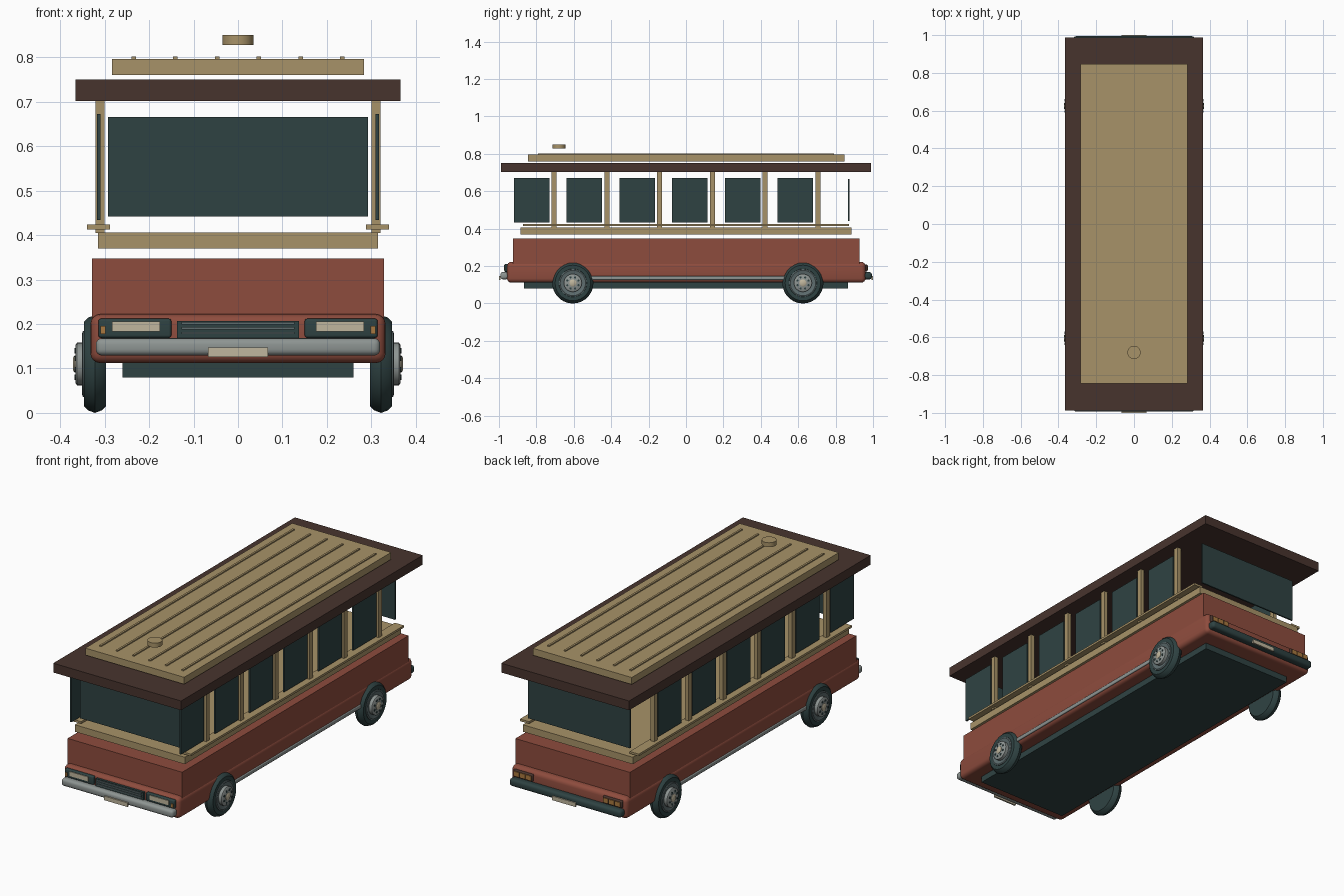
import bpy, bmesh
from math import pi, cos, sin, radians
from mathutils import Matrix

cube = bpy.data.objects.get("Cube")
if cube:
    bpy.data.objects.remove(cube, do_unlink=True)


def material(name, r, g, b):
    m = bpy.data.materials.new(name)
    m.use_nodes = True
    m.diffuse_color = (r, g, b, 1)
    m.node_tree.nodes["Principled BSDF"].inputs["Base Color"].default_value = (r, g, b, 1)
    return m


RED = material("brick_red", .27, .072, .047)
TAN = material("tan_wood", .39, .29, .138)
BROWN = material("dark_brown", .064, .034, .027)
DARK = material("dark_teal", .028, .055, .055)
CHROME = material("chrome_grey", .27, .30, .29)
STEEL = material("steel_grey", .11, .15, .155)
CREAM = material("cream", .53, .47, .34)
AMBER = material("amber", .40, .19, .05)


def add(name, bm, mat, smooth=False):
    bmesh.ops.recalc_face_normals(bm, faces=bm.faces)
    mesh = bpy.data.meshes.new(name)
    bm.to_mesh(mesh)
    bm.free()
    mesh.materials.append(mat)
    ob = bpy.data.objects.new(name, mesh)
    bpy.context.collection.objects.link(ob)
    if smooth:
        bpy.ops.object.select_all(action='DESELECT')
        ob.select_set(True)
        bpy.context.view_layer.objects.active = ob
        bpy.ops.object.shade_smooth_by_angle(angle=radians(35))
    return ob


def box(name, mat, x, y, z, bevel=0):
    """Box from (min, max) ranges, optionally with rounded edges."""
    bm = bmesh.new()
    bmesh.ops.create_cube(bm, size=1)
    for v in bm.verts:
        for i, (lo, hi) in enumerate((x, y, z)):
            v.co[i] = lo if v.co[i] < 0 else hi
    if bevel:
        bmesh.ops.bevel(bm, geom=bm.edges[:], offset=bevel, segments=4,
                        profile=.5, affect='EDGES')
    return add(name, bm, mat, bevel > 0)


def pair(name, mat, x, y, z, bevel=0):
    """The same box on the left (+x) and the right."""
    box("left_" + name, mat, x, y, z, bevel)
    box("right_" + name, mat, (-x[1], -x[0]), y, z, bevel)


def lathe(name, mat, profile, side, y, z, n=28):
    """Turn (radius, x) points about the x axis."""
    bm = bmesh.new()
    rings = [[bm.verts.new((side * x, y + r * cos(2 * pi * k / n), z + r * sin(2 * pi * k / n)))
              for k in range(n)] for r, x in profile]
    for a, b in zip(rings, rings[1:]):
        for k in range(n):
            j = (k + 1) % n
            bm.faces.new((a[k], a[j], b[j], b[k]))
    bm.faces.new(rings[0])
    bm.faces.new(rings[-1])
    return add(name, bm, mat, True)


# Body and chassis
box("chassis", DARK, (-.26, .26), (-.865, .865), (.08, .125))
box("lower_body", RED, (-.332, .332), (-.957, .96), (.112, .222), .022)
box("upper_body", RED, (-.328, .328), (-.925, .927), (.2, .347))
pair("rocker_trim", CHROME, (.325, .337), (-.51, .53), (.126, .146), .004)

# Belt and rails below the windows
box("belt", TAN, (-.315, .315), (-.885, .885), (.37, .406))
pair("window_rail", TAN, (.288, .34), (-.872, .872), (.413, .424))

# Posts and side windows
for i in range(6):
    y = -.705 + i * .282
    pair("post_%d" % (i + 1), TAN, (.3, .321), (y - .013, y + .013), (.405, .702))
    y = -.825 + i * .282
    pair("side_window_%d" % (i + 1), DARK, (.309, .317), (y - .095, y + .095), (.434, .672))
box("front_window", DARK, (-.292, .292), (-.875, -.867), (.442, .666))
box("rear_window", DARK, (-.292, .292), (.867, .875), (.442, .666))

# Roof, raised deck, ribs and vent
box("roof", BROWN, (-.366, .366), (-.988, .988), (.702, .75))
box("roof_deck", TAN, (-.283, .283), (-.845, .848), (.76, .796))
for i in range(6):
    x = -.235 + i * .094
    box("roof_rib_%d" % (i + 1), TAN, (x - .005, x + .005), (-.79, .79), (.795, .802))
bm = bmesh.new()
bmesh.ops.create_cone(bm, cap_ends=True, segments=24, radius1=.035, radius2=.035,
                      depth=.023, matrix=Matrix.Translation((0, -.68, .839)))
add("roof_vent", bm, TAN, True)

# Front lamps and grille
pair("headlamp_housing", DARK, (.15, .314), (-.97, -.95), (.169, .212), .006)
pair("headlamp", CREAM, (.176, .284), (-.974, -.965), (.183, .206))
pair("indicator", AMBER, (.298, .309), (-.974, -.965), (.177, .195))
box("grille", DARK, (-.137, .137), (-.968, -.95), (.167, .207))
for i in range(3):
    z = .177 + i * .011
    box("grille_slat_%d" % (i + 1), STEEL, (-.127, .127), (-.973, -.965), (z, z + .005))

# Rear lamps
pair("tail_lamp_housing", BROWN, (.2, .312), (.95, .97), (.172, .208), .005)
for i in range(3):
    x = .207 + i * .034
    pair("tail_lamp_%d" % (i + 1), AMBER, (x, x + .029), (.965, .974), (.178, .202))

# Bumpers and number plates
box("front_bumper", CHROME, (-.32, .32), (-.993, -.95), (.129, .168), .014)
box("rear_bumper", DARK, (-.32, .32), (.95, .994), (.129, .168), .014)
box("front_plate", CREAM, (-.067, .067), (-1, -.991), (.126, .147))
box("rear_plate", CREAM, (-.067, .067), (.991, 1), (.126, .147))

# Wheels with rim, hub, bolts and cap
tyre = [(.07, .297), (.095, .297), (.104, .306), (.11, .322),
        (.104, .338), (.095, .347), (.075, .347), (.07, .335)]
for side, s in (("left", 1), ("right", -1)):
    for end, y in (("front", -.605), ("rear", .625)):
        name = side + "_" + end
        lathe(name + "_tyre", DARK, tyre, s, y, .11)
        lathe(name + "_rim", STEEL, [(.074, .33), (.074, .349), (.068, .351), (.05, .345)], s, y, .11)
        lathe(name + "_hub", CHROME, [(.048, .34), (.048, .362), (.042, .366)], s, y, .11)
        lathe(name + "_cap", CREAM, [(.019, .36), (.019, .368), (.014, .371)], s, y, .11, 16)
        for k in range(8):
            a = 2 * pi * (k + .5) / 8
            lathe("%s_bolt_%d" % (name, k + 1), DARK, [(.006, .36), (.006, .368)],
                  s, y + .032 * cos(a), .11 + .032 * sin(a), 8)
